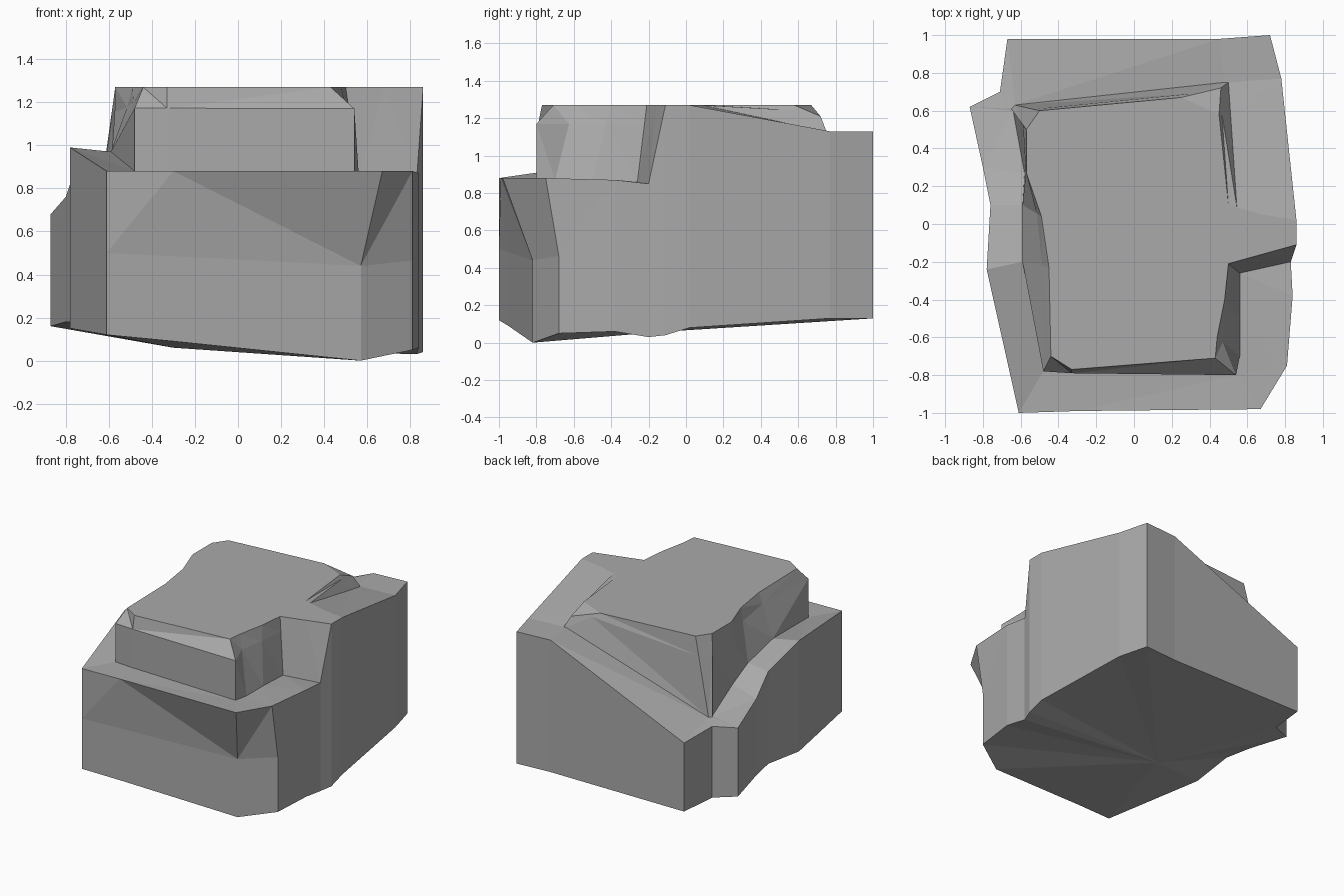
import bpy
import bmesh
from mathutils import Vector

default_cube = bpy.data.objects.get("Cube")
if default_cube:
    bpy.data.objects.remove(default_cube, do_unlink=True)

# One plain stone colour
stone = bpy.data.materials.new("stone_grey")
stone.use_nodes = True
colour = (0.4, 0.4, 0.4, 1.0)
stone.diffuse_color = colour
stone.node_tree.nodes["Principled BSDF"].inputs["Base Color"].default_value = colour

PLATEAU = 1.27

# Outer rim of the block, counter-clockwise from the front left corner
rim = [Vector(p) for p in (
    (-.61, -1, .88), (-.3, -.99, .88), (.67, -.98, .88), (.81, -.75, .88),
    (.84, -.38, .87), (.83, -.2, .85), (.86, -.11, PLATEAU), (.86, .02, PLATEAU),
    (.78, .77, 1.13), (.72, 1, 1.13), (.45, .98, 1.13), (-.67, .98, .65),
    (-.71, .7, .68), (-.87, .62, .68), (-.8, .3, .76), (-.76, .1, .88),
    (-.78, -.24, .99))]

# Inner edge of the ledge, where the upper block rises
foot = [Vector(p) for p in (
    (-.48, -.78, .88), (-.33, -.79, .88), (.54, -.8, .87), (.56, -.7, .87),
    (.56, -.5, .87), (.56, -.26, .86), (.68, -.16, PLATEAU), (.68, .05, PLATEAU),
    (.51, .6, 1.16), (.5, .75, 1.13), (.48, .75, 1.13), (-.63, .63, .7),
    (-.65, .61, .7), (-.64, .6, .7), (-.58, .27, .8), (-.59, .1, .9),
    (-.59, -.2, .97))]

# Edge of the flat top, with a dropped back right corner
crest = [Vector((x, y, PLATEAU)) for x, y in (
    (-.44, -.7), (-.33, -.77), (.43, -.71), (.44, -.6), (.48, -.4), (.5, -.21),
    (.5, -.21), (.5, .1), (.45, .58), (.46, .72), (.25, .67), (-.5, .6),
    (-.57, .5), (-.57, .5), (-.57, .27), (-.49, .04), (-.45, -.23))]
crest[9].z = 1.21

# Sloping underside, with the front right corner cut back below the rim
under_heights = (.12, .09, 0, .05, .06, .03, .04, .08, .13, .13, .13, .13,
                 .14, .16, .18, .18, .15)
under = [Vector((p.x, p.y, z)) for p, z in zip(rim, under_heights)]
under[1].y = -.95
under[2].xy = (.57, -.82)
under[3].y = -.68

# Waist straight above the underside, so the front leans out only higher up
waist = [Vector((u.x, u.y, (u.z + r.z) / 2)) for u, r in zip(under, rim)]


def shoulder_point(low, high):
    """Upright wall below the chamfer at the front, a plain slope elsewhere."""
    point = low.lerp(high, 0.75)
    if low.y < -.75:
        point.xy = low.xy
    return point


shoulder = [shoulder_point(f, c) for f, c in zip(foot, crest)]


def build_part(name, rings, cap=None, centre=None):
    """Skin a stack of closed rings; cap the last or fan the first to a point."""
    bm = bmesh.new()
    loops = [[bm.verts.new(p) for p in ring] for ring in rings]
    count = len(loops[0])
    for low, high in zip(loops, loops[1:]):
        for i in range(count):
            j = (i + 1) % count
            bm.faces.new((low[i], low[j], high[j], high[i]))
    if centre:
        hub = bm.verts.new(centre)
        for i in range(count):
            bm.faces.new((hub, loops[0][(i + 1) % count], loops[0][i]))
    bmesh.ops.remove_doubles(bm, verts=bm.verts, dist=0.0005)
    if cap:
        # Close the top as one flat face
        rim_edges = [e for e in bm.edges if e.is_boundary
                     and all(v.co.z > 1.2 and any((v.co - p).length < 0.001
                             for p in loops_end(rings)) for v in e.verts)]
        bmesh.ops.contextual_create(bm, geom=rim_edges)
    bmesh.ops.triangulate(bm, faces=bm.faces)
    bm.normal_update()
    mesh = bpy.data.meshes.new(name)
    bm.to_mesh(mesh)
    bm.free()
    mesh.materials.append(stone)
    part = bpy.data.objects.new(name, mesh)
    bpy.context.collection.objects.link(part)
    return part


def loops_end(rings):
    return rings[-1]


# Lower block, stepped ledge and upper block
build_part("lower_block", [under, waist, rim], centre=(-.3, -.1, .06))
build_part("ledge", [rim, foot])
build_part("upper_block", [foot, shoulder, crest], cap=True)
